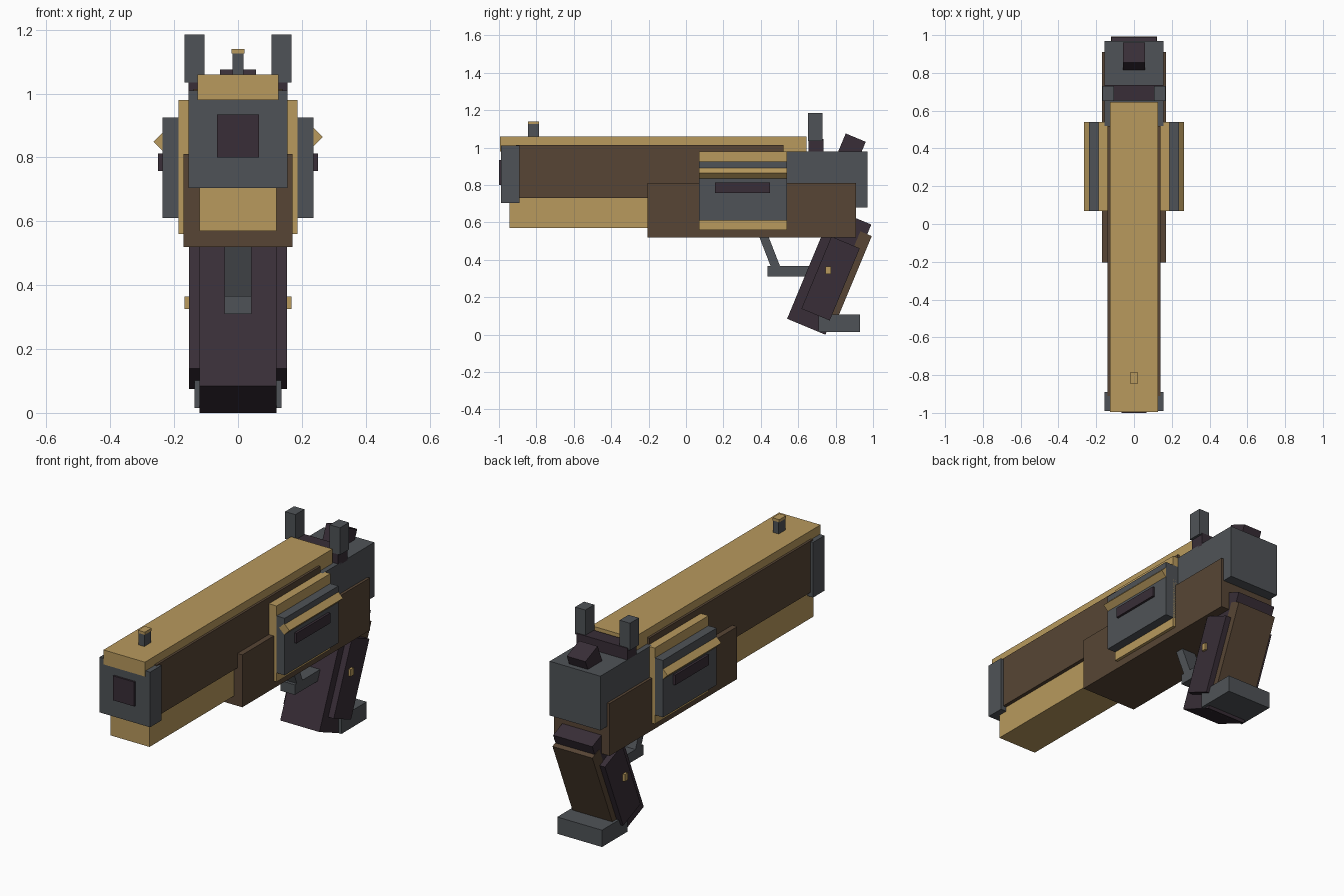
import bpy, bmesh, math
from mathutils import Matrix, Vector

cube = bpy.data.objects.get("Cube")
if cube:
    bpy.data.objects.remove(cube, do_unlink=True)


def material(name, rgb):
    m = bpy.data.materials.new(name)
    m.use_nodes = True
    m.diffuse_color = (*rgb, 1)
    m.node_tree.nodes["Principled BSDF"].inputs["Base Color"].default_value = (*rgb, 1)
    return m


gold = material("brass gold", (0.48, 0.32, 0.11))
grey = material("steel grey", (0.078, 0.086, 0.095))
brown = material("dark brown", (0.096, 0.06, 0.035))
dark = material("plum black", (0.04, 0.027, 0.038))


def box(name, mat, x, y, z, tilt=0, pivot=(0, 0, 0)):
    """Box from (min, max) ranges, tilted about the x axis and moved to pivot."""
    bm = bmesh.new()
    bmesh.ops.create_cube(bm, size=1)
    size = Vector([r[1] - r[0] for r in (x, y, z)])
    mid = Vector([(r[0] + r[1]) / 2 for r in (x, y, z)])
    bm.transform(Matrix.Translation(mid) @ Matrix.Diagonal(size).to_4x4())
    mesh = bpy.data.meshes.new(name)
    bm.to_mesh(mesh)
    bm.free()
    mesh.materials.append(mat)
    ob = bpy.data.objects.new(name, mesh)
    ob.location = pivot
    ob.rotation_euler.x = tilt
    bpy.context.collection.objects.link(ob)
    return ob


def sym(name, mat, half, y, z, **kw):
    return box(name, mat, (-half, half), y, z, **kw)


def prism(name, mat, half, profile):
    """Extrude a y-z profile across x."""
    bm = bmesh.new()
    face = bm.faces.new([bm.verts.new((-half, y, z)) for y, z in profile])
    ext = bmesh.ops.extrude_face_region(bm, geom=[face])["geom"]
    bmesh.ops.translate(bm, vec=(2 * half, 0, 0),
                        verts=[v for v in ext if isinstance(v, bmesh.types.BMVert)])
    bmesh.ops.recalc_face_normals(bm, faces=bm.faces)
    mesh = bpy.data.meshes.new(name)
    bm.to_mesh(mesh)
    bm.free()
    mesh.materials.append(mat)
    bpy.context.collection.objects.link(bpy.data.objects.new(name, mesh))


# Barrel group
sym("top_rail", gold, 0.127, (-0.995, 0.645), (0.98, 1.06))
sym("barrel", brown, 0.14, (-0.91, 0.52), (0.73, 1.015))
sym("muzzle_block", grey, 0.155, (-0.99, -0.89), (0.705, 1.01))
sym("muzzle_bore", dark, 0.065, (-1.0, -0.93), (0.8, 0.935))
sym("under_barrel", gold, 0.12, (-0.945, 0.0), (0.57, 0.73))

# Frame and rear slide
sym("frame", brown, 0.17, (-0.205, 0.91), (0.52, 0.81))
sym("rear_slide", grey, 0.155, (0.52, 0.97), (0.68, 0.98))

# Side chamber with raised plates
chamber = (0.07, 0.54)
sym("chamber_core", gold, 0.187, chamber, (0.56, 0.98))
sym("chamber_cover", grey, 0.237, chamber, (0.61, 0.925))
sym("chamber_slot", dark, 0.25, (0.155, 0.45), (0.757, 0.813))
for side, s, z in (("left", 1, 0.864), ("right", -1, 0.849)):
    bar = sym(side + "_chamber_bar", gold, 0.022, chamber, (-0.022, 0.022),
              pivot=(s * 0.234, 0, z))
    bar.rotation_euler.y = math.radians(45)

# Sights and hammer
sym("front_sight", grey, 0.018, (-0.845, -0.785), (1.05, 1.125))
sym("front_sight_cap", gold, 0.021, (-0.845, -0.785), (1.125, 1.14))
sym("rear_sight_base", dark, 0.155, (0.655, 0.735), (0.97, 1.045))
for side, s in (("left", 1), ("right", -1)):
    box(side + "_rear_sight", grey, sorted((s * 0.105, s * 0.168)),
        (0.652, 0.73), (1.035, 1.185))
lean = math.radians(-22.6)
sym("hammer", dark, 0.057, (-0.058, 0.058), (-0.1, 0.1), tilt=lean, pivot=(0, 0.869, 0.961))

# Leaning grip
grip = dict(tilt=lean, pivot=(0, 0.773, 0.3))
sym("grip_core", dark, 0.12, (-0.132, 0.09), (-0.288, 0.35), **grip)
sym("grip_backstrap", brown, 0.122, (0.05, 0.116), (-0.25, 0.294), **grip)
sym("grip_panels", dark, 0.154, (-0.082, 0.082), (-0.209, 0.209), **grip)
sym("grip_studs", gold, 0.167, (0.747, 0.774), (0.325, 0.364))
sym("grip_base", grey, 0.137, (0.708, 0.93), (0.015, 0.108))

# Trigger guard
sym("guard_bar", grey, 0.043, (0.435, 0.7), (0.31, 0.366))
prism("guard_strut", grey, 0.043,
      [(0.385, 0.54), (0.435, 0.54), (0.505, 0.36), (0.455, 0.36)])
